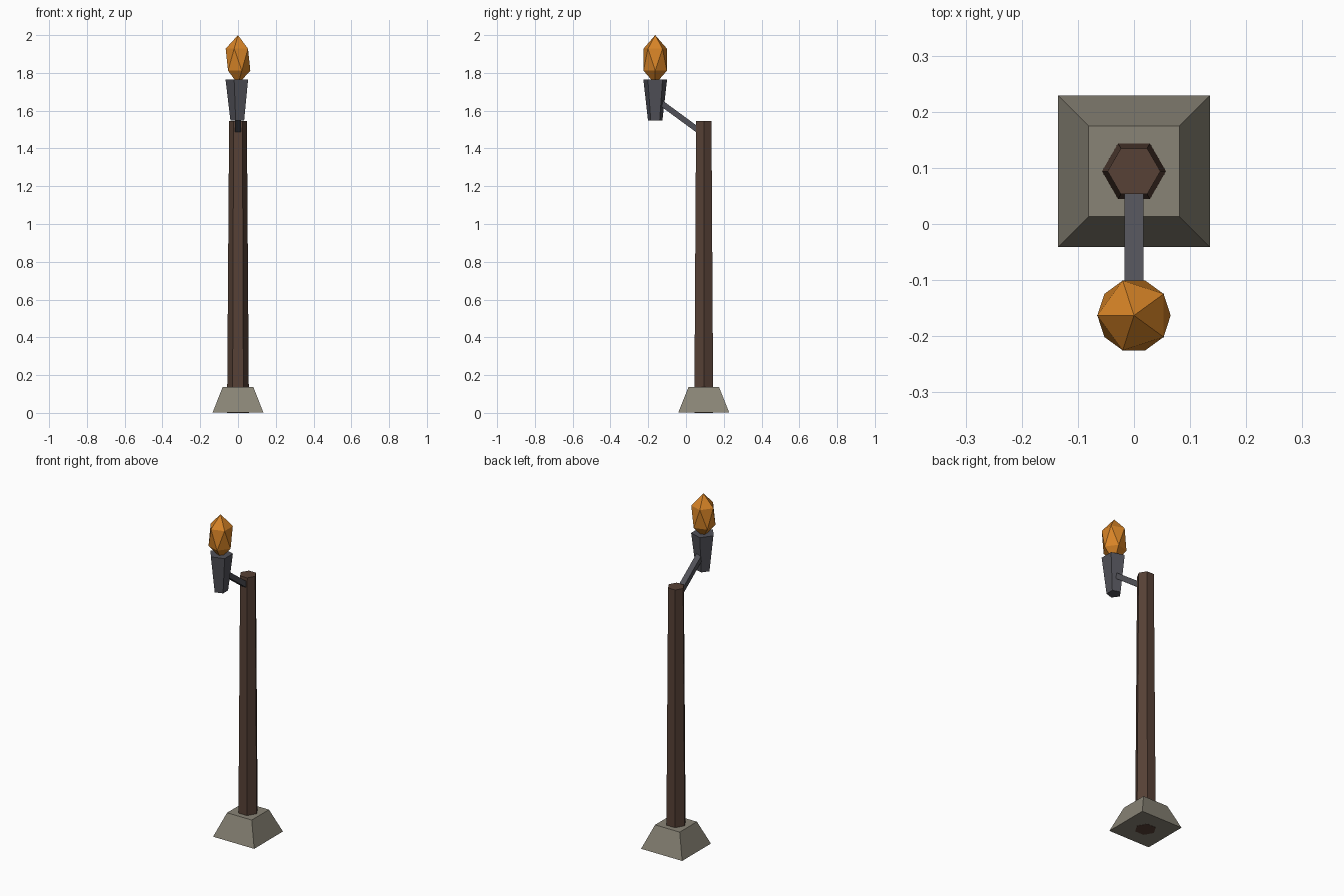
import bpy, bmesh, math
from mathutils import Vector

cube = bpy.data.objects.get("Cube")
if cube:
    bpy.data.objects.remove(cube, do_unlink=True)

POST_Y, TORCH_Y = 0.094, -0.163


def material(name, rgb):
    m = bpy.data.materials.new(name)
    m.use_nodes = True
    m.diffuse_color = (*rgb, 1)
    bsdf = m.node_tree.nodes["Principled BSDF"]
    bsdf.inputs["Base Color"].default_value = (*rgb, 1)
    bsdf.inputs["Roughness"].default_value = 0.9
    return m


stone = material("grey stone", (0.25, 0.23, 0.18))
wood = material("dark brown wood", (0.095, 0.053, 0.037))
iron = material("dark iron", (0.083, 0.083, 0.098))
fire = material("orange flame", (0.68, 0.23, 0.02))


def finish(bm, name, mat):
    bmesh.ops.recalc_face_normals(bm, faces=bm.faces)
    mesh = bpy.data.meshes.new(name)
    bm.to_mesh(mesh)
    bm.free()
    mesh.materials.append(mat)
    ob = bpy.data.objects.new(name, mesh)
    bpy.context.collection.objects.link(ob)
    return ob


def taper(name, mat, sides, y, z0, z1, r0, r1, turn):
    """Closed tapered prism standing upright, first corner at angle turn."""
    bm = bmesh.new()
    rings = []
    for z, r in ((z0, r0), (z1, r1)):
        angles = [turn + math.tau * i / sides for i in range(sides)]
        rings.append([bm.verts.new((r * math.cos(a), y + r * math.sin(a), z)) for a in angles])
    low, high = rings
    for i in range(sides):
        j = (i + 1) % sides
        bm.faces.new((low[i], low[j], high[j], high[i]))
    bm.faces.new(low[::-1])
    bm.faces.new(high)
    return finish(bm, name, mat)


# Stone foot, wooden post and iron cup
root2 = math.sqrt(2)
taper("stone_base", stone, 4, POST_Y, 0.001, 0.137, 0.135 * root2, 0.081 * root2, math.pi / 4)
taper("post", wood, 6, POST_Y, 0, 1.545, 0.058, 0.047, 0)
taper("torch_cup", iron, 5, TORCH_Y, 1.547, 1.765, 0.040, 0.066, math.pi)

# Sloping arm between post and cup
start, end = Vector((0, 0.075, 1.489)), Vector((0, -0.135, 1.643))
bm = bmesh.new()
bmesh.ops.create_cube(bm, size=1)
bmesh.ops.scale(bm, vec=(0.034, 0.03, (end - start).length), verts=bm.verts)
arm = finish(bm, "support_arm", iron)
arm.location = (start + end) / 2
arm.rotation_euler.x = math.atan2(start.y - end.y, end.z - start.z)

# Stretched faceted flame sitting in the cup
bm = bmesh.new()
bmesh.ops.create_icosphere(bm, subdivisions=1, radius=1)
bmesh.ops.scale(bm, vec=(0.073, 0.073, 0.13), verts=bm.verts)
flame = finish(bm, "flame", fire)
flame.location = (0, TORCH_Y, 1.87)
flame.rotation_euler.z = math.pi
